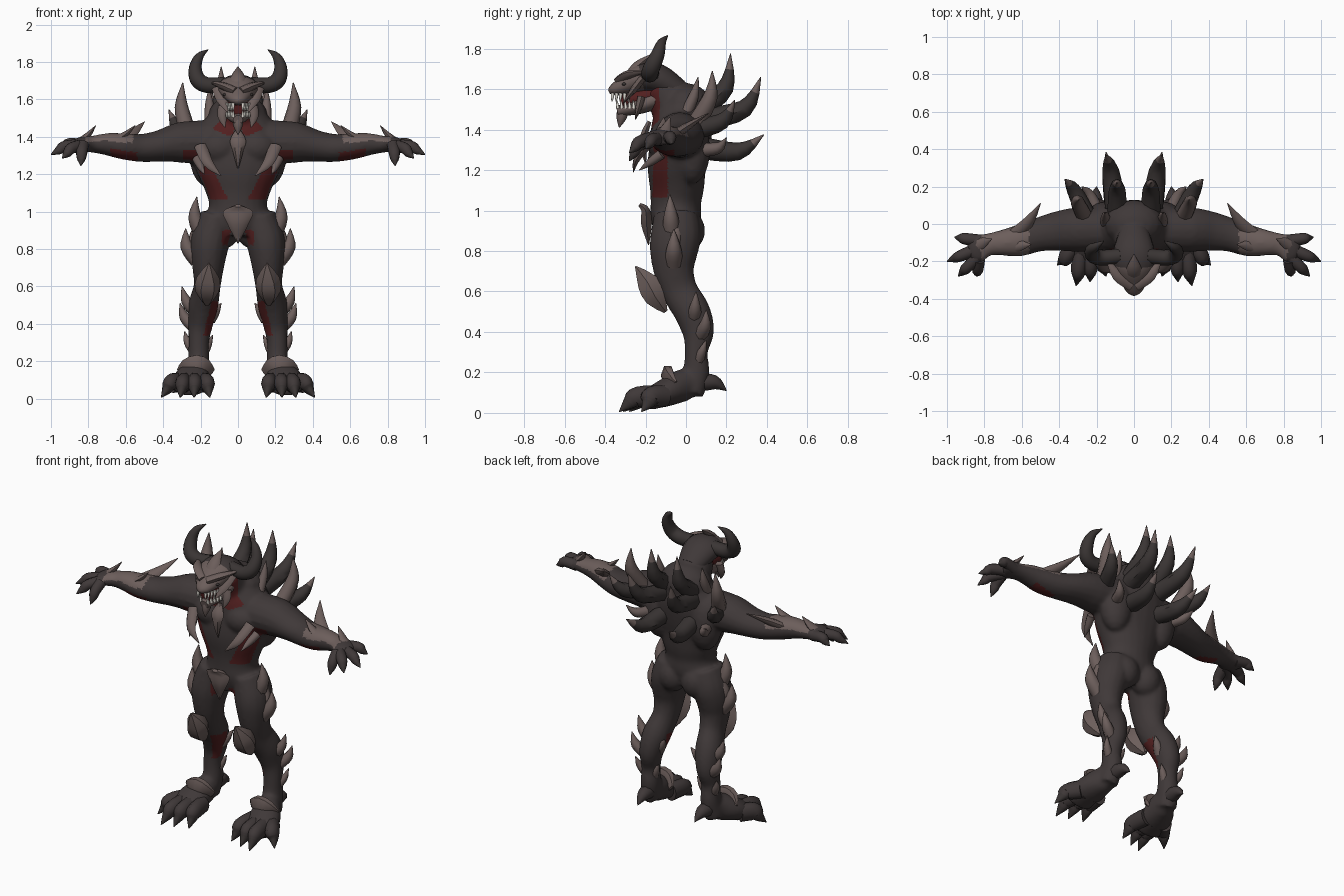
import bpy, bmesh, math
from mathutils import Vector, Matrix

if "Cube" in bpy.data.objects:
    bpy.data.objects.remove(bpy.data.objects["Cube"])


def material(name, *rgb):
    m = bpy.data.materials.new(name)
    m.use_nodes = True
    m.diffuse_color = (*rgb, 1)
    shader = next(n for n in m.node_tree.nodes if n.type == "BSDF_PRINCIPLED")
    shader.inputs["Base Color"].default_value = (*rgb, 1)
    shader.inputs["Roughness"].default_value = .8
    return m


HIDE = material("charcoal hide", .05, .04, .04)
BONE = material("grey brown bone", .15, .112, .105)
FLESH = material("dark red flesh", .085, .014, .014)
HORN = material("dark horn", .042, .035, .034)
TOOTH = material("ivory tooth", .75, .72, .66)
X, Y = Vector((1, 0, 0)), Vector((0, 1, 0))


def smooth_path(points, steps):
    """Catmull-Rom through points of (x, y, z, radius, radius)."""
    p = [Vector(q if len(q) == 5 else (*q, q[-1])) for q in points]
    out = []
    for i in range(len(p) - 1):
        a, b, c, d = p[max(i - 1, 0)], p[i], p[i + 1], p[min(i + 2, len(p) - 1)]
        for k in range(steps):
            t = k / steps
            out.append((b * 2 + (c - a) * t + (a * 2 - b * 5 + c * 4 - d) * t**2
                        + (b * 3 - a - c * 3 + d) * t**3) * .5)
    return out + [p[-1]]


def loft(bm, points, sides=16, ref=X, steps=4, split=2, side=1):
    path = smooth_path(points, steps)
    spots = [Vector((q[0] * side, q[1], q[2])) for q in path]
    rings = []
    for i, q in enumerate(path):
        t = (spots[min(i + 1, len(path) - 1)] - spots[max(i - 1, 0)]).normalized()
        u = (ref - t * ref.dot(t)).normalized()
        v = t.cross(u)
        turns = [math.tau * k / sides for k in range(sides)]
        rings.append([bm.verts.new(spots[i] + u * max(q[3], .001) * math.cos(a)
                                   + v * max(q[4], .001) * math.sin(a)) for a in turns])
    for i in range(len(rings) - 1):
        for k in range(sides):
            j = (k + 1) % sides
            f = bm.faces.new((rings[i][k], rings[i][j], rings[i + 1][j], rings[i + 1][k]))
            f.material_index = int(i / len(rings) > split)
    bm.faces.new(rings[0])
    bm.faces.new(rings[-1]).material_index = int(split < 1)


def blob(bm, centre, radii):
    for s in ((1, -1) if centre[0] else (1,)):
        place = Matrix.Translation((centre[0] * s, *centre[1:])) @ Matrix.Diagonal((*radii, 1))
        bmesh.ops.create_uvsphere(bm, u_segments=16, v_segments=10, radius=1, matrix=place)


def finish(name, bm, mats, angle=45):
    bmesh.ops.recalc_face_normals(bm, faces=bm.faces)
    mesh = bpy.data.meshes.new(name)
    bm.to_mesh(mesh)
    bm.free()
    for m in mats:
        mesh.materials.append(m)
    mesh.shade_smooth()
    mesh.set_sharp_from_angle(angle=math.radians(angle))
    ob = bpy.data.objects.new(name, mesh)
    bpy.context.collection.objects.link(ob)
    return ob


def tube(name, points, mats, pair=True, **shape):
    for s, label in (((1, "left_"), (-1, "right_")) if pair else ((1, ""),)):
        bm = bmesh.new()
        loft(bm, points, side=s, **shape)
        finish(label + name, bm, mats)


def spike(name, base, tip, r, bend=(0, 0, 0), flat=1, mats=(BONE,), pair=True, split=2):
    base, tip = Vector(base), Vector(tip)
    mid = base.lerp(tip, .5) + Vector(bend)
    ref = Y if abs((tip - base).normalized().x) > .6 else X
    tube(name, [(*base, r, r * flat), (*mid, r * .8, r * .8 * flat), (*tip, .002)],
         mats, pair, sides=8, ref=ref, split=split)


# Body: lofts and muscle masses fused into one skin
bm = bmesh.new()
loft(bm, [(0, -.05, .87, .1, .1), (0, -.05, .96, .17, .125), (0, -.05, 1.04, .155, .125),
          (0, -.045, 1.12, .18, .135), (0, -.045, 1.22, .225, .145), (0, -.03, 1.32, .26, .15),
          (0, -.02, 1.42, .23, .15), (0, -.02, 1.5, .17, .13), (0, -.03, 1.58, .1, .1)], 24)
loft(bm, [(0, 0, 1.42, .14, .13), (0, -.07, 1.54, .11, .12), (0, -.14, 1.62, .09, .085)])
blob(bm, (0, .0, 1.51), (.16, .13, .12))
blob(bm, (.1, -.11, 1.34), (.11, .085, .09))
blob(bm, (.16, .03, 1.3), (.1, .09, .17))
blob(bm, (.3, -.03, 1.37), (.11, .12, .11))
blob(bm, (.08, .01, .9), (.09, .085, .1))
for s in (1, -1):
    loft(bm, [(.14, -.03, 1.37, .12), (.3, -.03, 1.37, .12, .11), (.42, -.04, 1.35, .105, .085),
              (.52, -.06, 1.34, .09, .075), (.62, -.09, 1.35, .085, .07),
              (.7, -.1, 1.36, .07, .06), (.78, -.11, 1.36, .06, .045),
              (.84, -.13, 1.36, .08, .04), (.88, -.14, 1.35, .06, .03)], ref=Y, side=s)
    loft(bm, [(.11, -.05, .98, .09, .11), (.14, -.05, .88, .105, .125), (.155, -.06, .8, .102, .12),
              (.16, -.06, .7, .085, .1), (.165, -.03, .6, .072, .09), (.185, .03, .5, .08, .09),
              (.2, .06, .4, .067, .08), (.21, .05, .3, .055, .057),
              (.21, .05, .2, .058, .067), (.22, .02, .1, .06, .07)], side=s)
    loft(bm, [(.215, .07, .13, .05, .05), (.22, 0, .14, .07, .08),
              (.25, -.1, .1, .1, .07), (.26, -.2, .06, .09, .05)], side=s)
body = finish("body", bm, [HIDE])
remesh = body.modifiers.new("fuse", "REMESH")
remesh.mode, remesh.voxel_size = "VOXEL", .01
soften = body.modifiers.new("soften", "SMOOTH")
soften.factor, soften.iterations = .5, 10
skin = bpy.data.meshes.new_from_object(body.evaluated_get(bpy.context.evaluated_depsgraph_get()))
body.modifiers.clear()
body.data = skin
skin.materials.clear()
for m in (HIDE, BONE, FLESH):
    skin.materials.append(m)


def skin_colour(c, n):
    x, y, z = abs(c.x), c.y, c.z
    out = n.x if c.x > 0 else -n.x
    if .56 < x < .82 and n.z > .35:
        return 1
    neck = 1.41 + .4 * max(0, x - .06) < z < 1.63 and y < -.13 and .02 < x < .13
    flank = 1.06 < z < 1.33 and y < -.09 and .06 + .5 * (z - 1.08) < x < .29
    forearm = .54 < x < .68 and n.z < -.4 and y < -.06
    groin = .82 < z < .9 and .04 < x < .085 and y < -.1
    shin = .34 < z < .52 and out < -.4 and y < .04
    return 2 if neck or flank or forearm or groin or shin else 0


for f in skin.polygons:
    f.material_index = skin_colour(f.center, f.normal)
skin.shade_smooth()

# Skull, jaw and face
tube("skull", [(0, -.04, 1.59, .08, .06), (0, -.14, 1.65, .11, .075), (0, -.22, 1.655, .11, .07),
               (0, -.3, 1.62, .075, .05), (0, -.36, 1.595, .042, .028), (0, -.38, 1.585, .01)],
     [HIDE, BONE], False, split=.35)
tube("jaw", [(0, -.15, 1.55, .08, .05), (0, -.24, 1.515, .068, .04), (0, -.34, 1.49, .026, .025)],
     [BONE], False)
tube("mouth", [(0, -.16, 1.57, .07, .05), (0, -.325, 1.535, .036, .035)], [FLESH], False)
spike("chin_spike", (0, -.31, 1.5), (0, -.33, 1.41), .03, pair=False)
spike("cheek_spike", (.075, -.22, 1.56), (.07, -.25, 1.45), .032, (.01, 0, 0), .6)
spike("cheek_plate", (.1, -.21, 1.66), (.055, -.31, 1.53), .04, (.005, 0, 0), .5)
spike("crest", (0, -.29, 1.64), (0, -.16, 1.775), .05, (0, -.01, .01), .6, pair=False)
spike("brow", (.01, -.32, 1.64), (.15, -.18, 1.69), .04, (.01, -.02, .01), .6)
bm = bmesh.new()
blob(bm, (.06, -.305, 1.625), (.022, .012, .009))
finish("eyes", bm, [HORN])
for i in range(5):
    y, w = -.362 + i * .02, .026 + i * .008
    spike("upper_tooth", (w, y, 1.58), (w, y - .004, 1.538), .009, mats=(TOOTH,))
    spike("lower_tooth", (w, y + .025, 1.505), (w, y + .02, 1.545), .008, mats=(TOOTH,))
tube("horn", [(.07, -.17, 1.68, .04), (.16, -.18, 1.675, .042), (.215, -.17, 1.705, .042),
              (.228, -.14, 1.77, .034), (.205, -.12, 1.83, .022), (.16, -.09, 1.865, .002)],
     [HORN], sides=12, ref=Y)

# Back and shoulder spikes, horn with bone ends
two_tone = dict(mats=(HORN, BONE), split=.65)
spike("crown_back_spike", (.09, .07, 1.5), (.09, .22, 1.775), .052, (0, .05, -.03), **two_tone)
spike("upper_back_spike", (.1, .09, 1.45), (.15, .37, 1.66), .055, (0, .06, -.05), **two_tone)
spike("lower_back_spike", (.1, .07, 1.31), (.15, .385, 1.375), .055, (0, .03, -.05), **two_tone)
spike("outer_back_spike", (.25, .04, 1.4), (.37, .24, 1.545), .05, (.01, .04, -.03), **two_tone)
spike("shoulder_spike", (.27, .05, 1.43), (.295, .13, 1.69), .045, (.02, .03, 0))
spike("collar_spike", (.15, .0, 1.48), (.155, .06, 1.66), .03, (0, .01, 0))
spike("side_back_spike", (.2, .08, 1.3), (.28, .2, 1.36), .035, (0, .02, -.02))

# Chest and pelvis plates
tube("breastplate", [(0, -.18, 1.44, .012), (0, -.205, 1.38, .042, .02), (0, -.21, 1.32, .028, .02),
                     (0, -.2, 1.23, .003)], [BONE], False, sides=6)
spike("chest_spike", (.2, -.16, 1.35), (.09, -.26, 1.19), .035, (.015, -.03, -.01), .6)
spike("rib_spike", (.22, -.12, 1.28), (.18, -.23, 1.2), .025)
tube("pelvis_plate", [(0, -.23, 1.03, .02, .01), (0, -.2, 1, .08, .025), (0, -.195, .93, .055, .03),
                      (0, -.185, .83, .003)], [BONE], False, sides=6)

# Arm spikes, fingers and thumb
spike("elbow_spike", (.64, -.06, 1.37), (.5, .11, 1.48), .042, (0, -.02, -.01), .6)
spike("forearm_spike", (.66, -.12, 1.38), (.55, -.11, 1.46), .035, (0, 0, -.01), .6)
spike("wrist_spike", (.85, -.12, 1.37), (.76, -.08, 1.46), .035, (0, 0, -.01), .6)
for dy, reach, y, z in ((.05, .96, -.07, 1.33), (.01, 1, -.2, 1.305),
                        (-.03, .94, -.28, 1.285), (-.05, .84, -.28, 1.245)):
    spot = Vector((.83, -.14 + dy, 1.355))
    tip = Vector((reach, y, z))
    knuckle = spot.lerp(tip, .55) + Vector((0, 0, .022))
    claw = spot.lerp(tip, .75) + Vector((0, 0, .01))
    tube("finger", [(*spot, .034), (*knuckle, .031), (*claw, .024), (*tip, .002)],
         [HIDE, HORN], sides=10, ref=Y, split=.66)

# Leg plates and spikes
spike("hip_plate", (.18, -.07, .86), (.22, -.08, 1.08), .045, (.03, 0, 0))
spike("thigh_plate", (.215, -.06, .74), (.28, -.06, .91), .045, (.025, 0, -.01))
spike("low_thigh_plate", (.21, -.05, .9), (.23, -.06, .76), .035, (.02, 0, 0))
tube("knee_plate", [(.165, -.1, .5, .012), (.165, -.15, .57, .062, .06),
                    (.16, -.19, .645, .062, .06), (.155, -.25, .725, .003)],
     [BONE], sides=6, steps=2)
spike("upper_calf_spike", (.22, .04, .46), (.3, .05, .6), .036, (.015, 0, -.01))
spike("calf_spike", (.23, .07, .38), (.31, .1, .51), .036, (.015, .01, -.01))
spike("ankle_spike", (.235, .06, .25), (.285, .1, .36), .026, (.01, 0, 0))
spike("inner_calf_spike", (.15, .05, .42), (.09, .08, .51), .03)
spike("inner_ankle_spike", (.18, .06, .25), (.135, .08, .34), .025)

# Feet
tube("instep_plate", [(.14, -.05, .14, .01, .025), (.18, -.08, .17, .03, .05),
                      (.22, -.09, .185, .035, .055), (.27, -.08, .17, .03, .05),
                      (.31, -.05, .14, .01, .025)], [BONE], sides=6, ref=Y, steps=2)
spike("heel_spur", (.21, .06, .15), (.2, .2, .11), .045, (0, .01, .02), mats=(HIDE,))
for root, x, y in ((.18, .15, -.28), (.23, .235, -.31), (.28, .31, -.33), (.31, .41, -.22)):
    tube("toe", [(root, -.1, .085, .045, .055), ((root + x) / 2, y * .6 - .04, .08, .042, .052),
                 (x * .7 + root * .3, y * .85, .05, .028, .035), (x, y, .006, .002)],
         [HIDE, HORN], sides=10, split=.6)
